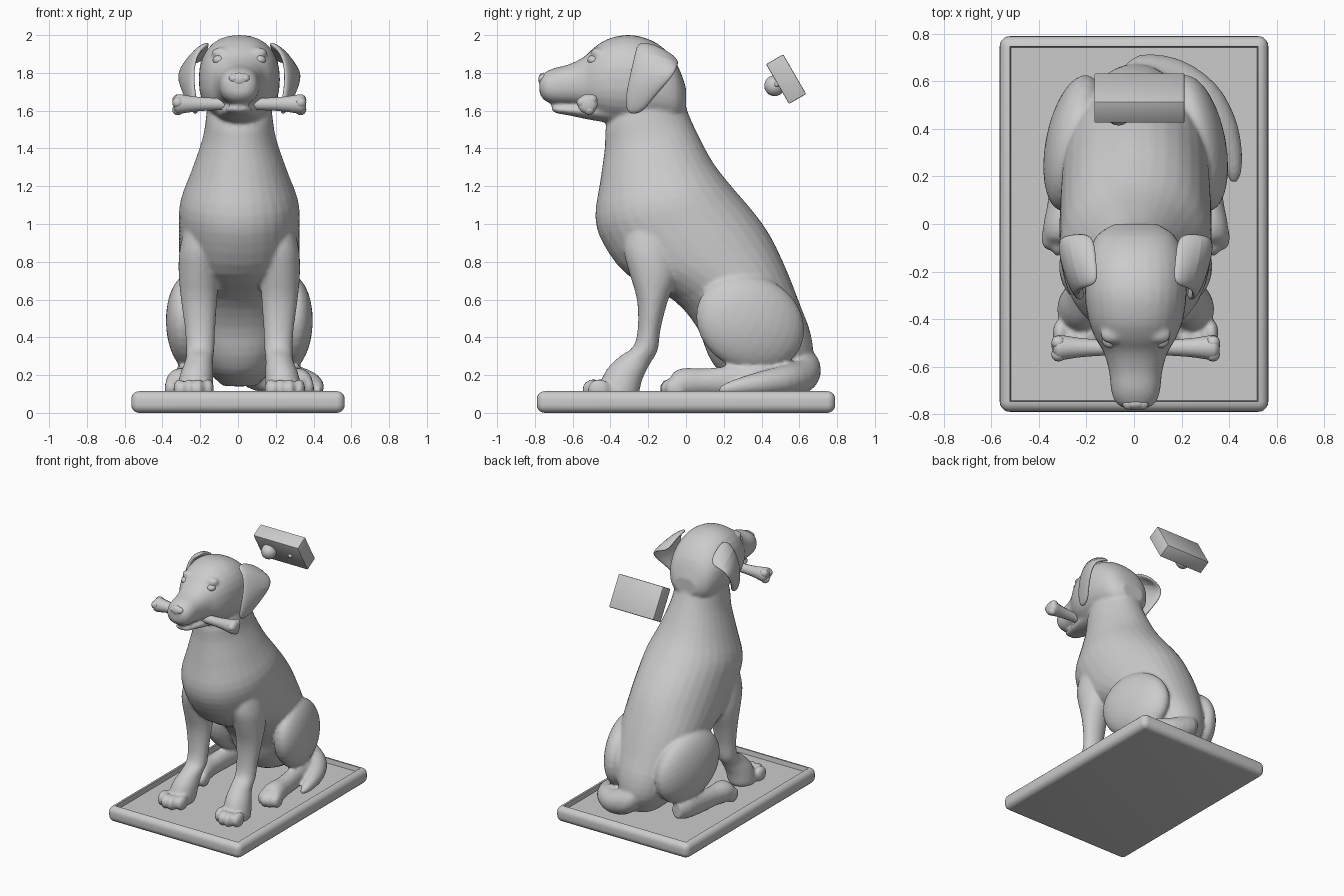
import bpy, bmesh, math
from math import sin, cos, pi, radians
from mathutils import Vector, Matrix

if "Cube" in bpy.data.objects:
    bpy.data.objects.remove(bpy.data.objects["Cube"])

X0 = 0.007  # the figure sits slightly right of the base centre


def finish(name, bm, smooth=35):
    bmesh.ops.recalc_face_normals(bm, faces=bm.faces)
    me = bpy.data.meshes.new(name)
    bm.to_mesh(me)
    bm.free()
    ob = bpy.data.objects.new(name, me)
    bpy.context.collection.objects.link(ob)
    bpy.ops.object.select_all(action='DESELECT')
    bpy.context.view_layer.objects.active = ob
    ob.select_set(True)
    if smooth:
        bpy.ops.object.shade_smooth_by_angle(angle=radians(smooth))
    return ob


def sec(cx, y1, z1, y2, z2, w):
    """Cross-section between two points of the side silhouette, half width w."""
    return (Vector((cx + X0, (y1 + y2) / 2, (z1 + z2) / 2)), Vector((w, 0, 0)),
            Vector((0, (y1 - y2) / 2, (z1 - z2) / 2)))


def catmull(a, b, c, d, t):
    return 0.5 * (2 * b + (c - a) * t + (2 * a - 5 * b + 4 * c - d) * t * t
                  + (3 * b - a - 3 * c + d) * t ** 3)


def loft(bm, secs, n=24, steps=3, e=1.0):
    """Skin a smooth closed tube over (centre, axis, axis) sections."""
    s = [secs[0]] + list(secs) + [secs[-1]]
    full = []
    for i in range(1, len(s) - 2):
        for k in range(steps):
            full.append([catmull(s[i-1][j], s[i][j], s[i+1][j], s[i+2][j], k / steps)
                         for j in range(3)])
    full.append(secs[-1])
    sp = lambda v: math.copysign(abs(v) ** e, v)
    rings = [[bm.verts.new(c + u * sp(cos(2*pi*k/n)) + v * sp(sin(2*pi*k/n)))
              for k in range(n)] for c, u, v in full]
    for a, b in zip(rings, rings[1:]):
        for k in range(n):
            bm.faces.new((a[k], a[(k+1) % n], b[(k+1) % n], b[k]))
    bm.faces.new(rings[0])
    bm.faces.new(rings[-1][::-1])


def ball(bm, loc, rad, rz=0, rx=0, seg=20):
    m = (Matrix.Translation(Vector(loc) + Vector((X0, 0, 0))) @ Matrix.Rotation(radians(rz), 4, 'Z')
         @ Matrix.Rotation(radians(rx), 4, 'X') @ Matrix.Diagonal((*rad, 1)))
    bmesh.ops.create_uvsphere(bm, u_segments=seg, v_segments=seg // 2 + 2, radius=1, matrix=m)


# base tray with rounded rim and sunken floor
bm = bmesh.new()
bmesh.ops.create_cube(bm, size=1, matrix=Matrix.Translation((0, 0, 0.0575))
                      @ Matrix.Diagonal((1.13, 1.58, 0.115, 1)))
bmesh.ops.bevel(bm, geom=bm.edges[:], offset=0.043, segments=5, profile=0.5, affect='EDGES')
top = max((f for f in bm.faces if f.normal.z > 0.99), key=lambda f: f.calc_area())
bmesh.ops.inset_individual(bm, faces=[top], thickness=0.007)
bmesh.ops.translate(bm, verts=top.verts[:], vec=(0, 0, -0.035))
finish("base_tray", bm)

# dog body: torso and neck
dog = bmesh.new()
loft(dog, [sec(0, *p) for p in (
    (-.04, 1.76, -.34, 1.64, .16), (0, 1.62, -.42, 1.53, .175), (.05, 1.5, -.43, 1.4, .195),
    (.14, 1.33, -.455, 1.22, .255), (.24, 1.2, -.48, 1.04, .312), (.36, 1.06, -.44, .9, .32),
    (.45, .93, -.31, .73, .318), (.535, .75, -.07, .6, .305), (.605, .57, .06, .45, .28),
    (.66, .42, .12, .3, .24), (.67, .28, .2, .2, .18), (.6, .15, .35, .14, .09))], 32, e=.95)

# head with muzzle, then lower jaw
loft(dog, [sec(0, y, zt, y, zb, w) for y, zt, zb, w in (
    (0, 1.72, 1.6, .09), (-.05, 1.85, 1.54, .165), (-.15, 1.955, 1.53, .205),
    (-.28, 2.0, 1.535, .215), (-.4, 1.985, 1.55, .2), (-.48, 1.94, 1.58, .17),
    (-.54, 1.885, 1.615, .135), (-.62, 1.845, 1.63, .112), (-.7, 1.825, 1.635, .103),
    (-.75, 1.80, 1.655, .085), (-.775, 1.775, 1.69, .05))], 28, e=.88)
loft(dog, [sec(0, y, zt, y, zb, w) for y, zt, zb, w in (
    (-.36, 1.66, 1.53, .13), (-.5, 1.645, 1.55, .105), (-.62, 1.63, 1.575, .075),
    (-.68, 1.627, 1.585, .06), (-.71, 1.62, 1.6, .035))])

for s in (-1, 1):
    # brow ridge
    ball(dog, (s*.095, -.465, 1.905), (.055, .04, .03))
    # front leg
    loft(dog, [sec(s * x, y1, z1, y2, z2, w) for x, y1, z1, y2, z2, w in (
        (.2, -.04, 1.0, -.32, .98, .09), (.21, -.045, .84, -.33, .86, .108),
        (.215, -.05, .72, -.3, .74, .106), (.213, -.1, .58, -.26, .6, .095),
        (.208, -.135, .44, -.255, .45, .08), (.207, -.15, .33, -.28, .35, .075),
        (.212, -.19, .26, -.35, .3, .073), (.225, -.23, .18, -.42, .23, .088),
        (.235, -.25, .1, -.46, .14, .095), (.24, -.27, .08, -.46, .08, .085))])
    for i, ty in enumerate((-.455, -.49, -.49, -.46)):
        ball(dog, (s * (.165 + .051 * i), ty, .125), (.031, .06, .055))
    # haunch and rear foot
    ball(dog, (s*.257, .34, .475), (.122, .3, .25), s * 11, -25, 28)
    loft(dog, [sec(s * x, y, zt, y, zb, w) for x, y, zt, zb, w in (
        (.31, -.09, .17, .09, .06), (.31, -.06, .22, .08, .078), (.31, 0, .238, .08, .078),
        (.305, .1, .235, .09, .064), (.295, .25, .25, .09, .06), (.28, .4, .26, .1, .06),
        (.26, .48, .24, .12, .04))])
    for i, ty in enumerate((-.06, -.085, -.08, -.055)):
        ball(dog, (s * (.25 + .04 * i), ty, .13), (.026, .055, .052))

# tail curling around the right side
path = [(.0, .56, .3, .1), (.05, .61, .24, .105), (.17, .605, .19, .09), (.29, .53, .175, .08),
        (.365, .42, .16, .067), (.405, .31, .145, .05), (.42, .22, .13, .033), (.42, .175, .12, .014)]
pts = [Vector(p[:3]) for p in path]
tail = []
for i, p in enumerate(pts):
    t = pts[min(i + 1, 7)] - pts[max(i - 1, 0)]
    tail.append((p, Vector((t.y, -t.x, 0)).normalized() * path[i][3], Vector((0, 0, path[i][3]))))
loft(dog, tail, 20)

body = finish("dog_body", dog, 0)
fuse = body.modifiers.new("fuse", 'REMESH')
fuse.mode = 'VOXEL'
fuse.voxel_size = 0.012
fuse.use_smooth_shade = True
soft = body.modifiers.new("soften", 'SMOOTH')
soft.factor, soft.iterations = 0.5, 4

# ears: curved flaps
flap = [[(.15, -.26, 1.965), (.165, -.15, 1.95), (.17, -.03, 1.86)],
        [(.225, -.27, 1.92), (.265, -.16, 1.90), (.28, -.04, 1.845)],
        [(.245, -.30, 1.79), (.30, -.2, 1.79), (.335, -.055, 1.79)],
        [(.235, -.325, 1.67), (.265, -.25, 1.67), (.285, -.16, 1.68)],
        [(.22, -.315, 1.585), (.23, -.27, 1.575), (.24, -.22, 1.60)]]
for s, side in ((-1, "left"), (1, "right")):
    bm = bmesh.new()
    g = [[bm.verts.new((s * x + X0, y, z)) for x, y, z in row] for row in flap]
    for a, b in zip(g, g[1:]):
        for k in range(2):
            f = (a[k], a[k+1], b[k+1], b[k])
            bm.faces.new(f if s < 0 else f[::-1])
    ear = finish("ear_" + side, bm)
    th = ear.modifiers.new("thickness", 'SOLIDIFY')
    th.thickness, th.offset = 0.035, 0
    sub = ear.modifiers.new("round", 'SUBSURF')
    sub.levels = sub.render_levels = 2

# eyes
bm = bmesh.new()
for s in (-1, 1):
    ball(bm, (s*.107, -.488, 1.868), (.034, .034, .026))
finish("eyes", bm)

# nose with nostril wings
bm = bmesh.new()
ball(bm, (0, -.755, 1.765), (.05, .027, .036))
for s in (-1, 1):
    ball(bm, (s*.03, -.755, 1.77), (.026, .026, .024))
finish("nose", bm)

# bone held across the mouth
bm = bmesh.new()
loft(bm, [(Vector((x + .01, -.52, 1.635)), Vector((0, r, 0)), Vector((0, 0, r))) for x, r in (
    (-.35, .03), (-.335, .05), (-.31, .052), (-.25, .042), (-.15, .034), (0, .032),
    (.15, .034), (.25, .042), (.31, .052), (.335, .05), (.35, .03))], 14, 2)
for s in (-1, 1):
    for a in (45, 165, 285):
        ball(bm, (s*.325, -.52 + .03*cos(radians(a)), 1.635 + .03*sin(radians(a))), (.03, .03, .03), seg=12)
finish("bone", bm)

# floating tilted box with a ball and a small knob on its front face
tilt = Matrix.Translation((.023, .53, 1.767)) @ Matrix.Rotation(radians(30), 4, 'X')
bm = bmesh.new()
bmesh.ops.create_cube(bm, size=1, matrix=tilt @ Matrix.Diagonal((.38, .105, .243, 1)))
bmesh.ops.bevel(bm, geom=bm.edges[:], offset=0.006, segments=2, profile=0.5, affect='EDGES')
finish("floating_box", bm)
for name, x, y, r in (("box_ball", -.088, -.07, .055), ("box_knob", .085, -.054, .016)):
    bm = bmesh.new()
    bmesh.ops.create_uvsphere(bm, u_segments=24, v_segments=14, radius=r,
                              matrix=tilt @ Matrix.Translation((x, y, 0)))
    finish(name, bm)
